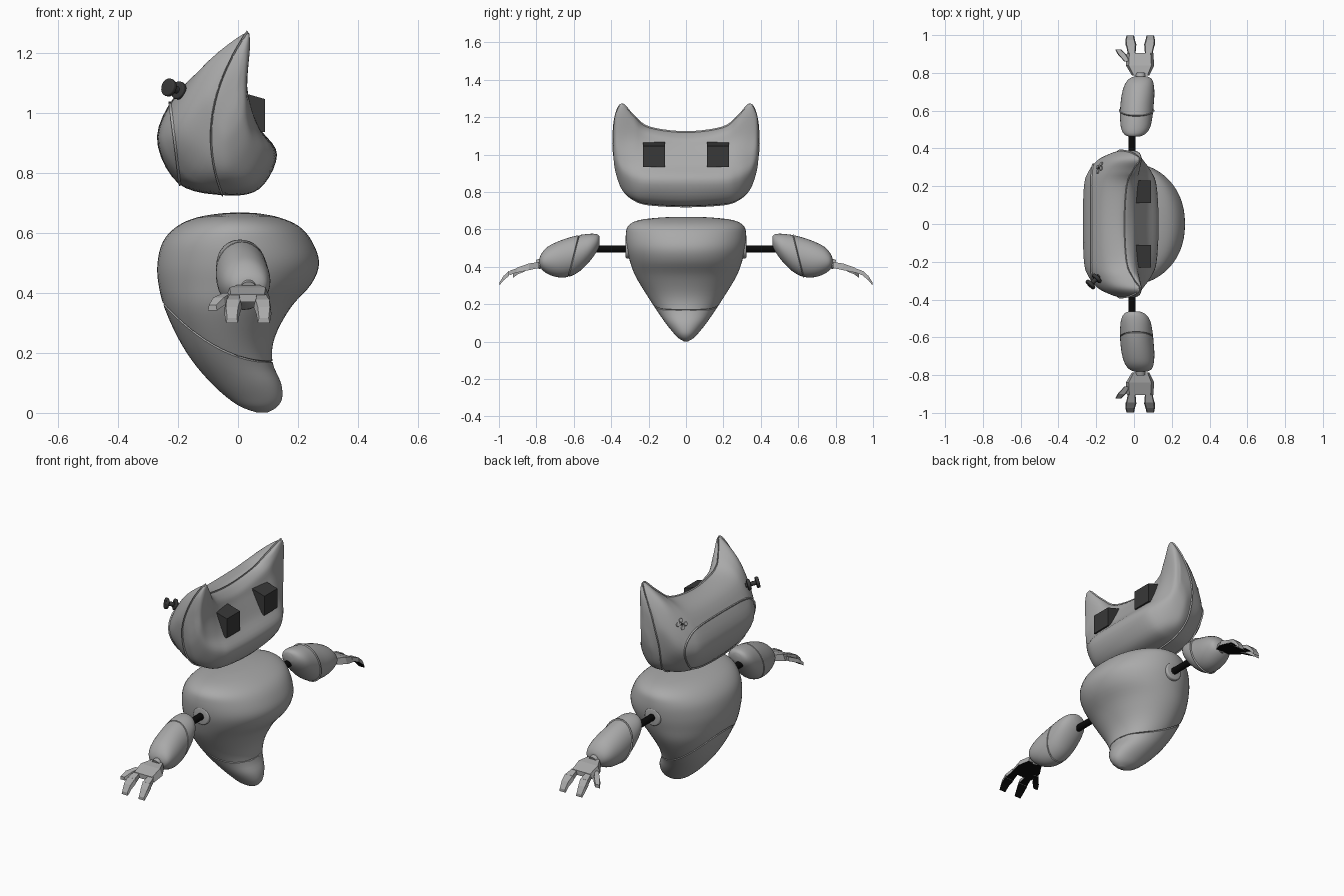
import bpy, bmesh
from math import cos, sin, tau, radians
from mathutils import Vector

if "Cube" in bpy.data.objects:
    bpy.data.objects.remove(bpy.data.objects["Cube"])


def material(name, value):
    m = bpy.data.materials.new(name)
    m.use_nodes = True
    m.diffuse_color = (value, value, value, 1)
    m.node_tree.nodes["Principled BSDF"].inputs["Base Color"].default_value = (value, value, value, 1)
    return m


SHELL = material("shell_grey", 0.4)
DARK = material("dark_grey", 0.04)
BLACK = material("black_rubber", 0.003)


def catmull(points, steps, closed=False):
    """Smooth a list of points or of equal-length tuples."""
    n, out = len(points), []
    pick = (lambda i: points[i % n]) if closed else (lambda i: points[max(0, min(n - 1, i))])
    for i in range(n if closed else n - 1):
        quad = [pick(i + k) for k in (-1, 0, 1, 2)]
        for s in range(steps):
            t = s / steps
            out.append(tuple(0.5 * (2 * b + (c - a) * t + (2 * a - 5 * b + 4 * c - d) * t * t
                                    + (3 * b - a - 3 * c + d) * t ** 3) for a, b, c, d in zip(*quad)))
    if not closed:
        out.append(tuple(points[-1]))
    return out


def finish(name, bm, mats, smooth=True):
    bmesh.ops.recalc_face_normals(bm, faces=bm.faces)
    mesh = bpy.data.meshes.new(name)
    bm.to_mesh(mesh)
    bm.free()
    ob = bpy.data.objects.new(name, mesh)
    bpy.context.collection.objects.link(ob)
    for m in mats:
        mesh.materials.append(m)
    if smooth:
        bpy.ops.object.select_all(action="DESELECT")
        ob.select_set(True)
        bpy.context.view_layer.objects.active = ob
        bpy.ops.object.shade_smooth_by_angle(angle=radians(40))
    return ob


def loft(rings, bm=None):
    """Skin closed rings of points and cap both ends."""
    bm = bm or bmesh.new()
    rows = [[bm.verts.new(p) for p in ring] for ring in rings]
    n = len(rows[0])
    for a, b in zip(rows, rows[1:]):
        for i in range(n):
            bm.faces.new((a[i], a[(i + 1) % n], b[(i + 1) % n], b[i]))
    bm.faces.new(rows[0])
    bm.faces.new(rows[-1])
    return bm


def groove(bm, axis, offset, width=0.003, depth=0.007):
    """Cut a fine seam along the surface where coordinate[axis] equals offset(point)."""
    for v in bm.verts:
        v.co[axis] -= offset(v.co)
    normal = Vector([float(i == axis) for i in range(3)])
    for shift in (-width, width, 0):
        bmesh.ops.bisect_plane(bm, geom=bm.verts[:] + bm.edges[:] + bm.faces[:],
                               plane_co=normal * shift, plane_no=normal, dist=1e-6)
    seam = [v for v in bm.verts if abs(v.co[axis]) < 1e-5]
    for v in bm.verts:
        v.co[axis] += offset(v.co)
    bm.normal_update()
    for v, n in [(v, v.normal.copy()) for v in seam]:
        v.co -= n * depth


def cylinder(name, start, end, radius, mat, bevel=0.0):
    start, end = Vector(start), Vector(end)
    axis = end - start
    bm = bmesh.new()
    bmesh.ops.create_cone(bm, cap_ends=True, segments=24, radius1=radius, radius2=radius, depth=axis.length)
    if bevel:
        rims = [e for e in bm.edges if abs(e.verts[0].co.z - e.verts[1].co.z) < 1e-6]
        bmesh.ops.bevel(bm, geom=rims, offset=bevel, segments=3, affect="EDGES", profile=0.5)
    turn = Vector((0, 0, 1)).rotation_difference(axis).to_matrix().to_4x4()
    bm.transform(turn)
    bmesh.ops.translate(bm, vec=(start + end) / 2, verts=bm.verts)
    return finish(name, bm, [mat])


# Body: stacked rounded sections (height, back, front, half width)
body_rows = [(0.002, .06, .10, .012), (.02, .01, .13, .042), (.05, -.035, .147, .07), (.1, -.09, .143, .11),
             (.17, -.15, .115, .158), (.25, -.2, .122, .21), (.35, -.245, .175, .27), (.43, -.265, .245, .3),
             (.5, -.268, .27, .318), (.57, -.25, .247, .322), (.62, -.205, .205, .308),
             (.65, -.14, .14, .25), (.664, -.06, .07, .13), (.667, -.01, .02, .02)]


def body_ring(z, back, front, half):
    mid = back + (front - back) * 0.47
    ring = []
    for i in range(56):
        c, s = cos(tau * i / 56), sin(tau * i / 56)
        reach = front - mid if c > 0 else mid - back
        side = abs(s) ** 0.92 * (1 if s > 0 else -1)
        ring.append((mid + reach * c, half * side, z))
    return ring


bm = loft([body_ring(*row) for row in catmull(body_rows, 4)])
groove(bm, 2, lambda p: 0.17 + 1.5 * (0.11 - p.x) ** 2)
finish("body", bm, [SHELL])

# Head: side profiles from the middle out to the ear, mirrored across y
head_profiles = [
    (0, [(-.2, .765), (-.05, .725), (.07, .745), (.13, .86), (.07, .95),
         (.02, 1.04), (-.01, 1.09), (-.08, 1.125), (-.19, 1.08), (-.27, .92)]),
    (.2, [(-.19, .775), (-.05, .735), (.06, .755), (.12, .86), (.07, .95),
          (.025, 1.05), (0, 1.12), (-.06, 1.145), (-.18, 1.09), (-.265, .92)]),
    (.28, [(-.16, .8), (-.05, .76), (.04, .775), (.09, .87), (.06, .96),
           (.03, 1.08), (.025, 1.18), (-.01, 1.205), (-.15, 1.12), (-.24, .93)]),
    (.34, [(-.12, .86), (-.05, .81), (0, .83), (.045, .9), (.04, .98),
           (.03, 1.09), (.04, 1.24), (.015, 1.26), (-.11, 1.15), (-.19, .96)]),
    (.375, [(-.08, .94), (-.05, .9), (-.02, .91), (.015, .96), (.025, 1.02),
            (.025, 1.1), (.03, 1.2), (.01, 1.22), (-.07, 1.14), (-.12, 1.03)])]
for y, size in ((.387, .55), (.389, .1)):
    head_profiles.append((y, [(x * size - .01, 1.07 + (z - 1.07) * size) for x, z in head_profiles[4][1]]))
rows = [[y] + [c for p in catmull(pts, 5, True) for c in p] for y, pts in head_profiles]
mirrored = [[-r[0]] + r[1:] for r in rows[:0:-1]]
rings = [[(r[k], r[0], r[k + 1]) for k in range(1, len(r), 2)] for r in catmull(mirrored + rows, 5)]
bm = loft(rings)
groove(bm, 0, lambda p: -0.09 + (p.z - 0.92) ** 2)
groove(bm, 0, lambda p: -0.2 - 0.12 * (p.z - 0.82))
head = finish("head", bm, [SHELL])

# Eyes: dark blocks with a top that rises towards the head
for side, label in ((1, "left"), (-1, "right")):
    bm = bmesh.new()
    bmesh.ops.create_cube(bm, size=1)
    for v in bm.verts:
        top, inner = v.co.z > 0, v.co.x < 0
        v.co = (0.01 if inner else 0.09, side * 0.17 + v.co.y * 0.118,
                (1.068 if inner else 1.045) if top else 0.935)
    finish("eye_" + label, bm, [DARK], smooth=False)

# Spool knob on one temple
inner, outer = Vector((-.185, -.275, 1.07)), Vector((-.235, -.325, 1.085))
cylinder("knob_stem", inner, outer, 0.012, DARK)
for label, t in (("base", .25), ("cap", .9)):
    at = inner.lerp(outer, t)
    step = (outer - inner).normalized() * 0.009
    cylinder("knob_" + label, at - step, at + step, 0.03, DARK, 0.005)

# Button cluster on the other temple
for i in range(5):
    a = tau * i / 4
    spread = 0.024 if i < 4 else 0
    guess = Vector((-.19 - spread * cos(a) * .6, .30 - spread * cos(a) * .8, 1.07 + spread * sin(a)))
    hit, at, normal, _ = head.closest_point_on_mesh(guess)
    cylinder("temple_button_%d" % (i + 1), at - normal * .01, at + normal * .007,
             0.011 if i < 4 else 0.006, SHELL if i < 4 else DARK, 0.002)

# Arms: rod, sleeve and blocky hand for each side
arm_rows = [(.462, .515, .562, .025, 0), (.475, .485, .574, .055, .003), (.51, .435, .577, .077, .008),
            (.57, .375, .57, .086, .012), (.63, .346, .555, .088, .016), (.69, .345, .533, .086, .022),
            (.74, .362, .507, .076, .028), (.77, .385, .475, .058, .034), (.782, .405, .45, .03, .036)]


def strip(bm, sections, side):
    """Tapered block through (x, y, z, half width, half thickness) sections."""
    loft([[(x + a * w, side * y, z + b * t) for a, b in ((-1, -1), (1, -1), (.8, 1), (-.8, 1))]
          for x, y, z, w, t in sections], bm)


for side, label in ((1, "left"), (-1, "right")):
    cylinder("arm_rod_" + label, (-.01, side * .28, .495), (-.01, side * .5, .495), .019, BLACK)
    cylinder("shoulder_ring_" + label, (-.01, side * .28, .495), (-.01, side * .323, .495), .05, SHELL, .008)
    rings = []
    for y, low, high, half, cx in catmull(arm_rows, 3):
        rings.append([(cx + half * cos(tau * i / 32), side * y,
                       (low + high) / 2 + (high - low) / 2 * sin(tau * i / 32)) for i in range(32)])
    bm = loft(rings)
    groove(bm, 1, lambda p: side * (.6 - .25 * (p.z - .46)))
    finish("forearm_" + label, bm, [SHELL])
    cylinder("wrist_" + label, (.035, side * .77, .42), (.035, side * .795, .412), .026, SHELL)

    bm = bmesh.new()
    strip(bm, [(.035, .785, .41, .045, .016), (.032, .84, .4, .075, .018), (.032, .905, .382, .07, .013)], side)
    for x, spread in ((-.012, -.008), (.078, .008)):
        strip(bm, [(x, .9, .383, .02, .011), (x + spread * .4, .945, .366, .027, .012)], side)
        strip(bm, [(x + spread * .4, .946, .365, .029, .013), (x + spread, .975, .34, .025, .012),
                   (x + spread, .998, .308, .02, .008)], side)
    strip(bm, [(-.035, .86, .388, .016, .012), (-.065, .9, .372, .022, .012), (-.085, .925, .35, .015, .009)], side)
    bmesh.ops.recalc_face_normals(bm, faces=bm.faces)
    for f in bm.faces:
        f.material_index = 1 if f.normal.z < -0.25 else 0
    finish("hand_" + label, bm, [SHELL, BLACK], smooth=False)
